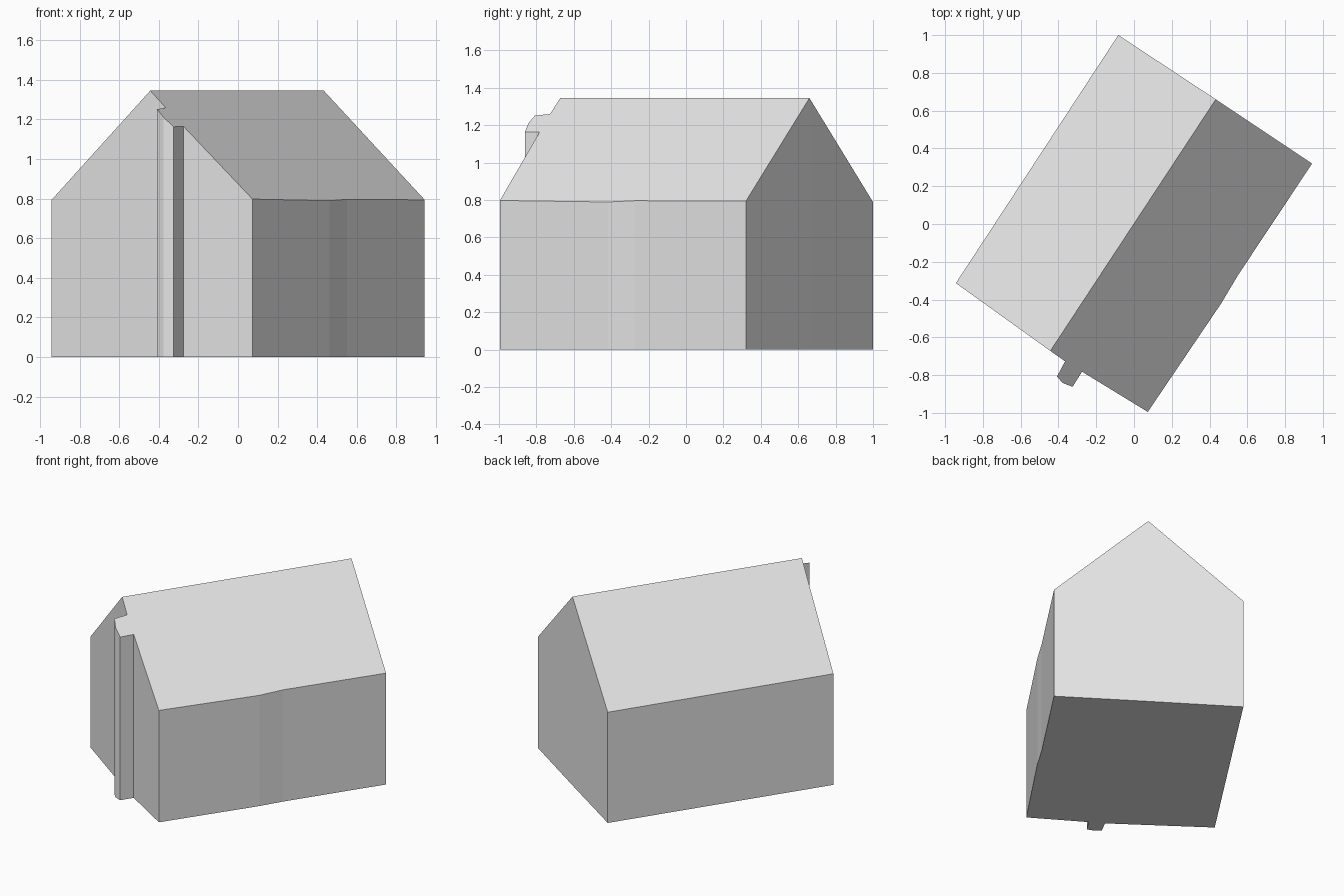
import bpy
import bmesh
from mathutils import Vector

cube = bpy.data.objects.get("Cube")
if cube:
    bpy.data.objects.remove(cube, do_unlink=True)

RIDGE_Z, SLOPE = 1.345, 0.9

# Footprint: ridge line, left half and right half with the end-wall pier
ridge_front, ridge_back = Vector((-0.443, -0.672)), Vector((0.433, 0.66))
left_half = [(-0.943, -0.313), (-0.083, 1.0)]
pier = [(-0.365, -0.727), (-0.408, -0.808), (-0.377, -0.842),
        (-0.325, -0.862), (-0.275, -0.782)]
right_wall = [(0.073, -0.995), (0.462, -0.42), (0.55, -0.272), (0.943, 0.32)]

along = (ridge_back - ridge_front).normalized()
across = Vector((along.y, -along.x))


def roof_height(x, y):
    return RIDGE_Z - SLOPE * abs((Vector((x, y)) - ridge_front).dot(across))


# Two floor faces sharing the ridge line, raised up to the roof planes
bm = bmesh.new()
front, back = (bm.verts.new((p.x, p.y, 0)) for p in (ridge_front, ridge_back))
left = [bm.verts.new((x, y, 0)) for x, y in left_half]
right = [bm.verts.new((x, y, 0)) for x, y in pier + right_wall]
floor = [bm.faces.new([front, back] + left[::-1]),
         bm.faces.new([front] + right + [back])]
raised = bmesh.ops.extrude_face_region(bm, geom=floor, use_keep_orig=True)
for v in raised["geom"]:
    if isinstance(v, bmesh.types.BMVert):
        v.co.z = roof_height(v.co.x, v.co.y)
bmesh.ops.recalc_face_normals(bm, faces=bm.faces)

mesh = bpy.data.meshes.new("house_body")
bm.to_mesh(mesh)
bm.free()
house = bpy.data.objects.new("house_body", mesh)
bpy.context.collection.objects.link(house)

# Single plain grey
grey = bpy.data.materials.new("light_grey")
grey.use_nodes = True
colour = (0.8, 0.8, 0.8, 1)
grey.diffuse_color = colour
grey.node_tree.nodes["Principled BSDF"].inputs["Base Color"].default_value = colour
mesh.materials.append(grey)
